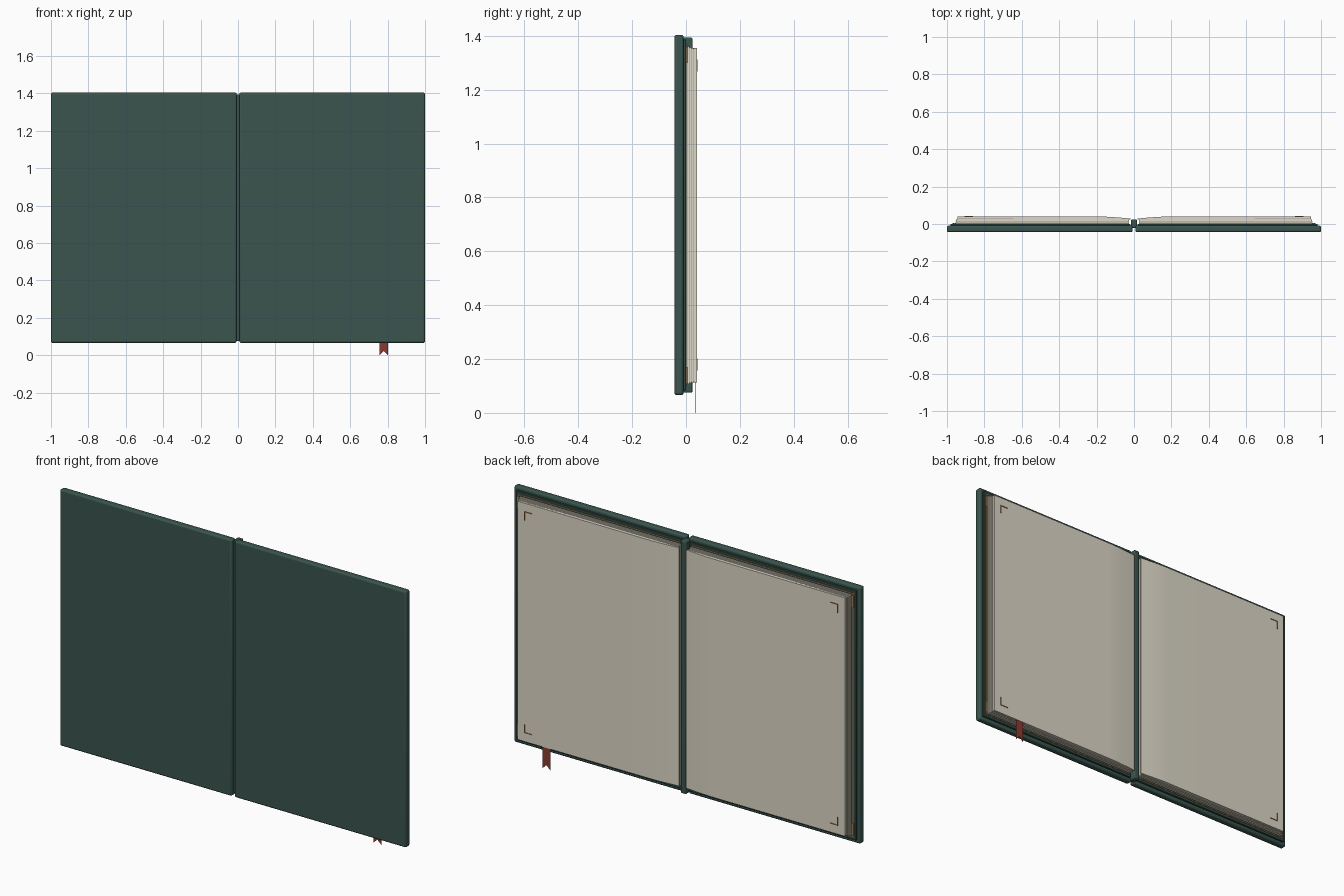
import bpy, bmesh, math

if "Cube" in bpy.data.objects:
    bpy.data.objects.remove(bpy.data.objects["Cube"])


def material(name, rgb):
    m = bpy.data.materials.new(name)
    m.diffuse_color = (*rgb, 1)
    m.use_nodes = True
    m.node_tree.nodes["Principled BSDF"].inputs["Base Color"].default_value = m.diffuse_color
    return m


CLOTH = material("green_cloth", (0.043, 0.09, 0.076))
LINING = material("dark_lining", (0.03, 0.065, 0.055))
PAPER = material("cream_paper", (0.72, 0.68, 0.57))
EDGE = material("page_shadow", (0.38, 0.35, 0.28))
BRASS = material("brass", (0.36, 0.2, 0.07))
RED = material("red_ribbon", (0.25, 0.045, 0.03))


def finish(bm, name, mat, bevel=0.0, smooth=True):
    bmesh.ops.recalc_face_normals(bm, faces=bm.faces[:])
    me = bpy.data.meshes.new(name)
    bm.to_mesh(me)
    bm.free()
    ob = bpy.data.objects.new(name, me)
    bpy.context.collection.objects.link(ob)
    me.materials.append(mat)
    if bevel:
        mod = ob.modifiers.new("bevel", 'BEVEL')
        mod.width = bevel
        mod.segments = 3
    if smooth:
        bpy.ops.object.select_all(action='DESELECT')
        ob.select_set(True)
        bpy.context.view_layer.objects.active = ob
        bpy.ops.object.shade_smooth_by_angle(angle=math.radians(35))
    return ob


def box(name, x, y, z, mat, bevel=0.0):
    bm = bmesh.new()
    bmesh.ops.create_cube(bm, size=1)
    for v in bm.verts:
        v.co = [(a + b) / 2 + c * (b - a)
                for (a, b), c in zip((sorted(x), y, z), v.co)]
    return finish(bm, name, mat, bevel, smooth=bool(bevel))


def prism(name, points, axis, lo, hi, mat):
    """Extrude a 2D outline along y or z."""
    bm = bmesh.new()
    if axis == 'z':
        verts = [bm.verts.new((a, b, lo)) for a, b in points]
        step = (0, 0, hi - lo)
    else:
        verts = [bm.verts.new((a, lo, b)) for a, b in points]
        step = (0, hi - lo, 0)
    face = bm.faces.new(verts)
    out = bmesh.ops.extrude_face_region(bm, geom=[face])
    moved = [g for g in out["geom"] if isinstance(g, bmesh.types.BMVert)]
    bmesh.ops.translate(bm, verts=moved, vec=step)
    return finish(bm, name, mat)


MID = 0.735   # height of the book's centre line

# Spine between the two covers
box("spine", (-0.016, 0.016), (-0.022, 0.024), (0.075, 1.394), CLOTH, 0.006)

for s, side in ((-1, "left"), (1, "right")):
    # Cover board and inner lining
    box(f"{side}_cover", (s * 0.007, s), (-0.043, -0.009), (0.066, 1.404), CLOTH, 0.009)
    box(f"{side}_lining", (s * 0.02, s * 0.982), (-0.012, 0.0), (0.084, 1.386), LINING, 0.003)

    # Thin brass border on the lining
    box(f"{side}_border_side", (s * 0.963, s * 0.967), (-0.003, 0.002), (0.098, 1.372), BRASS)
    for z, end in ((0.098, "bottom"), (1.368, "top")):
        box(f"{side}_border_{end}", (s * 0.03, s * 0.967), (-0.003, 0.002), (z, z + 0.004), BRASS)

    # Page block: stacked bundles with darker gaps between
    bundles = 4
    for i in range(bundles):
        y = 0.0 + i * 0.0075
        inset = 0.002 * i
        box(f"{side}_bundle_{i}", (s * 0.028, s * (0.956 - inset)), (y, y + 0.0055),
            (0.106 + inset, 1.362 - inset), PAPER)
        box(f"{side}_gap_{i}", (s * 0.030, s * (0.951 - inset)), (y + 0.0055, y + 0.0075),
            (0.110 + inset, 1.358 - inset), EDGE)

    # Open sheet, dipping toward the gutter
    top = []
    for i in range(13):
        t = i / 12
        top.append((0.020 + 0.18 * t, 0.029 + 0.011 * math.sin(t * math.pi / 2)))
    top.append((0.945, 0.040))
    under = [(0.945, 0.030), (0.020, 0.024)]
    prism(f"{side}_open_page", [(s * x, y) for x, y in top + under], 'z', 0.112, 1.356, PAPER)

    # Corner marks on the page and brass corners on the border
    for e, end in ((-1, "bottom"), (1, "top")):
        z = MID + e * 0.578
        box(f"{side}_{end}_mark_across", (s * 0.86, s * 0.905), (0.039, 0.043),
            sorted((z, z - e * 0.004)), BRASS)
        box(f"{side}_{end}_mark_upright", (s * 0.901, s * 0.905), (0.039, 0.043),
            sorted((z, z - e * 0.045)), BRASS)
        box(f"{side}_{end}_corner", (s * 0.960, s * 0.971), (-0.002, 0.005),
            sorted((MID + e * 0.565, MID + e * 0.625)), BRASS)

# Ribbon bookmark with a notched tail
prism("ribbon", [(0.757, 0.0), (0.779, 0.022), (0.802, 0.0), (0.802, 0.24), (0.757, 0.24)],
      'y', 0.036, 0.038, RED)
